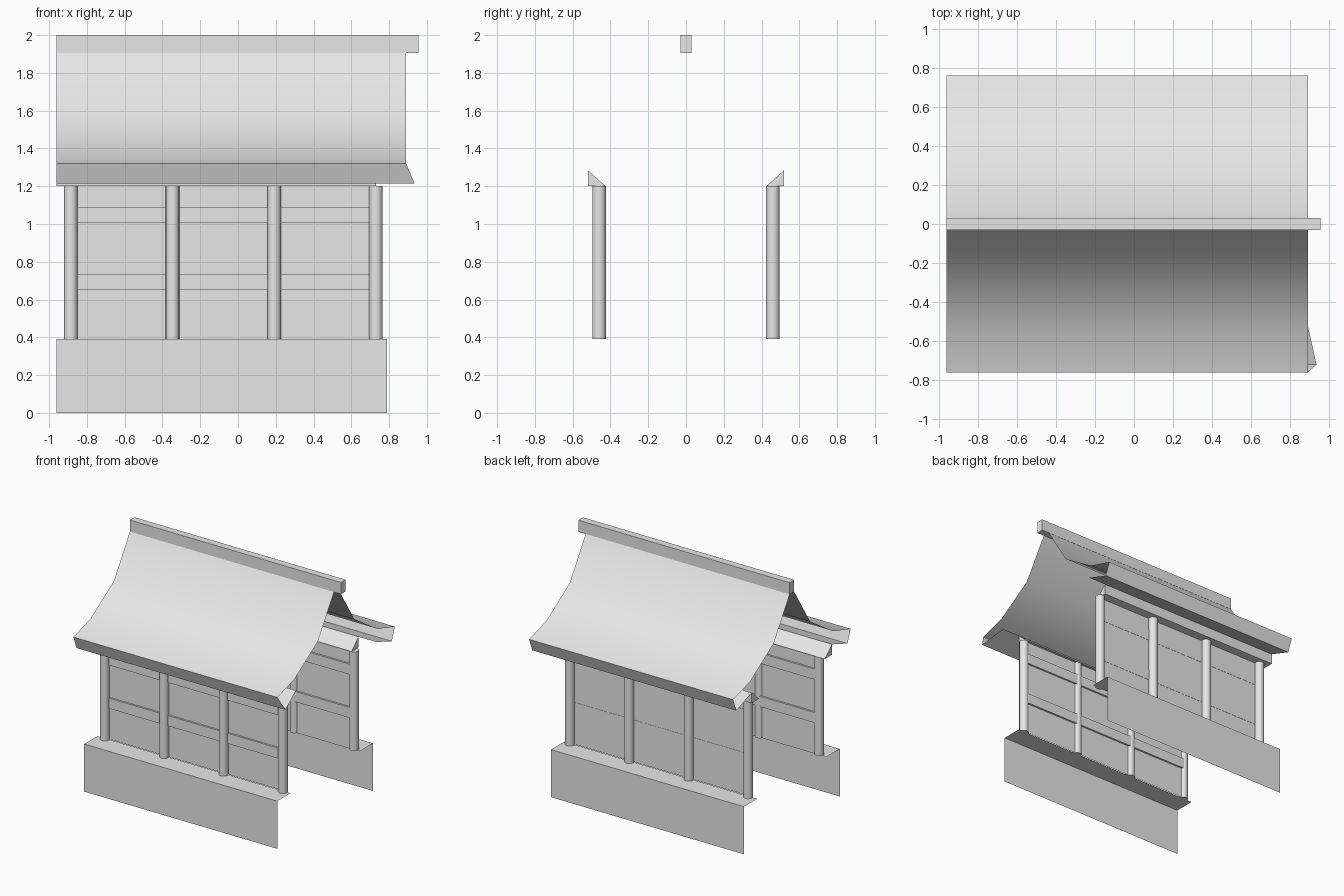
import bpy, bmesh, math
from mathutils import Matrix

cube = bpy.data.objects.get("Cube")
if cube:
    bpy.data.objects.remove(cube, do_unlink=True)

GREY = (0.8, 0.8, 0.8, 1)
grey = bpy.data.materials.new("plain_grey")
grey.use_nodes = True
grey.diffuse_color = GREY
grey.node_tree.nodes["Principled BSDF"].inputs["Base Color"].default_value = GREY

LEFT_END, ROOF_END, BASE_END, WALL_END = -0.96, 0.89, 0.79, 0.73
FIRST_POST = -0.885
FLOOR, WALL_TOP = 0.39, 1.2


def finish(name, bm, smooth_angle=None):
    mesh = bpy.data.meshes.new(name)
    bm.to_mesh(mesh)
    bm.free()
    mesh.materials.append(grey)
    obj = bpy.data.objects.new(name, mesh)
    bpy.context.collection.objects.link(obj)
    if smooth_angle:
        bpy.ops.object.select_all(action='DESELECT')
        obj.select_set(True)
        bpy.context.view_layer.objects.active = obj
        bpy.ops.object.shade_smooth_by_angle(angle=math.radians(smooth_angle))
    return obj


def sheet(name, side, profile, x0, x1, closed=False, smooth_angle=None):
    """Extrude an outward (y, z) profile along x; side -1 is the front."""
    bm = bmesh.new()
    a = [bm.verts.new((x0, side * y, z)) for y, z in profile]
    b = [bm.verts.new((x1, side * y, z)) for y, z in profile]
    n = len(profile)
    for i in range(n if closed else n - 1):
        j = (i + 1) % n
        bm.faces.new((a[i], a[j], b[j], b[i]))
    if closed:
        bm.faces.new(a[::-1])
        bm.faces.new(b)
    if side > 0:
        bmesh.ops.reverse_faces(bm, faces=bm.faces[:])
    return finish(name, bm, smooth_angle)


def box(name, x, y, z):
    profile = [(-y[0], z[1]), (-y[1], z[1]), (-y[1], z[0]), (-y[0], z[0])]
    obj = sheet(name, -1, profile, x[0], x[1], closed=True)
    bm = bmesh.new()
    bm.from_mesh(obj.data)
    bmesh.ops.recalc_face_normals(bm, faces=bm.faces[:])
    bm.to_mesh(obj.data)
    bm.free()
    return obj


for side, label in ((-1, "front"), (1, "back")):
    # Curved roof slope
    sheet(label + "_roof", side,
          [(0.025, 1.91), (0.235, 1.58), (0.54, 1.385), (0.76, 1.32)],
          LEFT_END, ROOF_END, smooth_angle=40)

    # Eave fascia and soffit; the front one flares at one lower corner
    eave = sheet(label + "_eave", side,
                 [(0.76, 1.32), (0.72, 1.215), (0.52, 1.285)],
                 LEFT_END, ROOF_END)
    if side < 0:
        for v in eave.data.vertices:
            if v.co.x > 0 and v.co.z < 1.25:
                v.co.x += 0.045

    # Triangular beam over the wall
    sheet(label + "_wall_plate", side,
          [(0.425, WALL_TOP), (0.52, 1.285), (0.52, WALL_TOP)],
          LEFT_END, WALL_END, closed=True)

    # Wall panel and plinth
    sheet(label + "_wall", side, [(0.445, WALL_TOP), (0.445, FLOOR)],
          FIRST_POST, WALL_END)
    sheet(label + "_plinth", side, [(0.45, FLOOR), (0.62, FLOOR), (0.62, 0)],
          LEFT_END, BASE_END)

    # Horizontal rails
    outer = 0.46 if side < 0 else 0.447
    for level, z in (("lower", 0.65), ("upper", 1.005)):
        ys = sorted((side * 0.43, side * outer))
        box(f"{label}_{level}_rail", (FIRST_POST, WALL_END), ys, (z, z + 0.085))

    # Round posts
    for i in range(4):
        x = FIRST_POST + (WALL_END - FIRST_POST) * i / 3
        bm = bmesh.new()
        bmesh.ops.create_cone(
            bm, cap_ends=True, segments=16, radius1=0.036, radius2=0.036,
            depth=WALL_TOP - FLOOR,
            matrix=Matrix.Translation((x, side * 0.46, (WALL_TOP + FLOOR) / 2)))
        finish(f"{label}_post_{i + 1}", bm, smooth_angle=40)

# Ridge beam
box("ridge", (LEFT_END, 0.955), (-0.03, 0.03), (1.905, 2.0))
